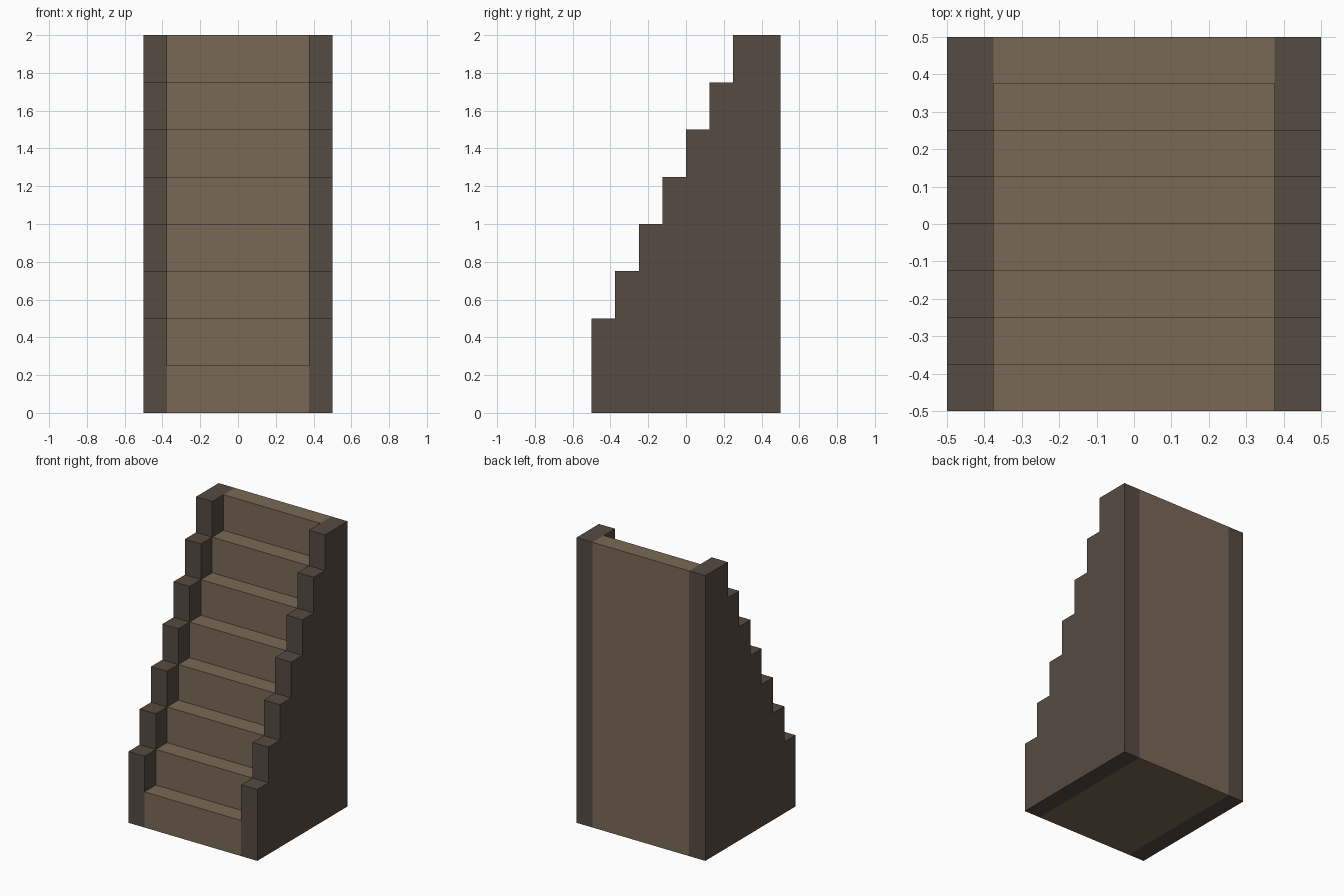
import bpy
import bmesh

cube = bpy.data.objects.get("Cube")
if cube:
    bpy.data.objects.remove(cube, do_unlink=True)

RUN, RISE = 0.125, 0.25       # tread depth and riser height
FRONT, BACK = -0.5, 0.5
INNER, OUTER = 0.375, 0.5     # half widths of the flight and the whole staircase


def make_material(name, rgb):
    mat = bpy.data.materials.new(name)
    mat.use_nodes = True
    mat.diffuse_color = (*rgb, 1)
    mat.node_tree.nodes["Principled BSDF"].inputs["Base Color"].default_value = (*rgb, 1)
    return mat


def stair_profile(first_height, steps):
    """Stepped side outline as (y, z) points."""
    points = [(BACK, 0), (FRONT, 0)]
    for i in range(steps):
        y, z = FRONT + i * RUN, first_height + i * RISE
        points += [(y, z), (y + RUN, z)]
    points[-1] = (BACK, points[-1][1])   # top tread runs to the back
    return points


def extrude_profile(name, profile, x0, x1, mat):
    """Solid made by sweeping a (y, z) outline from x0 to x1."""
    bm = bmesh.new()
    face = bm.faces.new([bm.verts.new((x0, y, z)) for y, z in profile])
    swept = bmesh.ops.extrude_face_region(bm, geom=[face])["geom"]
    verts = [v for v in swept if isinstance(v, bmesh.types.BMVert)]
    bmesh.ops.translate(bm, verts=verts, vec=(x1 - x0, 0, 0))
    bmesh.ops.recalc_face_normals(bm, faces=bm.faces)
    mesh = bpy.data.meshes.new(name)
    bm.to_mesh(mesh)
    bm.free()
    mesh.materials.append(mat)
    obj = bpy.data.objects.new(name, mesh)
    bpy.context.collection.objects.link(obj)
    return obj


light_brown = make_material("light brown", (0.191, 0.141, 0.093))
dark_brown = make_material("dark brown", (0.093, 0.071, 0.054))

# Central flight of eight steps
extrude_profile("steps", stair_profile(RISE, 8), -INNER, INNER, light_brown)

# Side walls, one riser higher than the steps beside them
wall = stair_profile(2 * RISE, 7)
extrude_profile("left_wall", wall, INNER, OUTER, dark_brown)
extrude_profile("right_wall", wall, -OUTER, -INNER, dark_brown)
